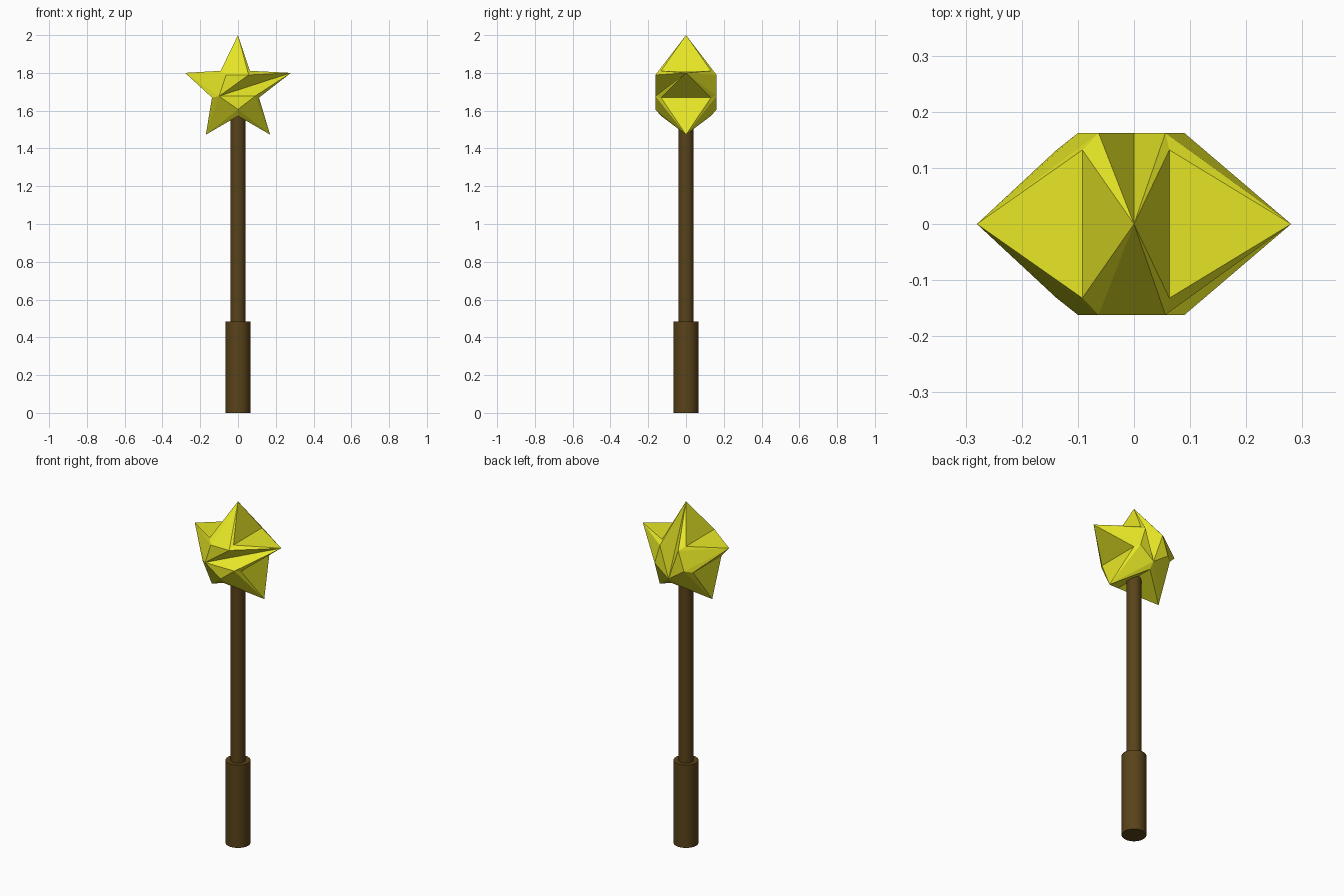
import bpy, bmesh

if "Cube" in bpy.data.objects:
    bpy.data.objects.remove(bpy.data.objects["Cube"])


def material(name, color):
    m = bpy.data.materials.new(name)
    m.diffuse_color = (*color, 1)
    m.use_nodes = True
    m.node_tree.nodes["Principled BSDF"].inputs["Base Color"].default_value = m.diffuse_color
    return m


gold = material("yellow", (0.8, 0.8, 0.02))
wood = material("brown", (0.10, 0.055, 0.01))


def cylinder(name, radius, z0, z1):
    bpy.ops.mesh.primitive_cylinder_add(vertices=32, radius=radius, depth=z1 - z0,
                                        location=(0, 0, (z0 + z1) / 2))
    ob = bpy.context.object
    ob.name = name
    ob.data.materials.append(wood)
    bpy.ops.object.shade_smooth_by_angle()


# Grip and rod
cylinder("grip", 0.066, 0, 0.485)
cylinder("rod", 0.04, 0.47, 1.61)

# Star outlines (x, z), clockwise from the top: points, notches, raised centre
tips = [(0, 2.0), (0.28, 1.80), (0.17, 1.473), (-0.17, 1.473), (-0.28, 1.80)]
notches = [(0.063, 1.811), (0.111, 1.669), (0, 1.572), (-0.138, 1.669), (-0.092, 1.811)]
centre = [(0.056, 1.789), (0.09, 1.677), (0, 1.607), (-0.10, 1.677), (-0.063, 1.789)]

bm = bmesh.new()
T = [bm.verts.new((x, 0, z)) for x, z in tips]
N = {s: [bm.verts.new((x, 0.132 * s, z)) for x, z in notches] for s in (-1, 1)}
C = {s: [bm.verts.new((x, 0.162 * s, z)) for x, z in centre] for s in (-1, 1)}

# Each side has one point whose faces fold in to the opposite centre corner
folded = {-1: 1, 1: 0}
for s in (-1, 1):
    n, c = N[s], C[s]
    for i in range(5):
        bm.faces.new((T[i], n[i - 1], c[i - 1]))
        bm.faces.new((T[i], c[i], n[i]))
        if i != folded[s]:
            bm.faces.new((T[i], c[i - 1], c[i]))
    f = folded[s]
    k = (f + 2) % 5
    bm.faces.new((T[f], c[f - 1], c[k]))
    bm.faces.new((T[f], c[k], c[f]))
    bm.faces.new((c[f - 1], c[k], c[f - 2]))
    bm.faces.new((c[f], c[(f + 1) % 5], c[k]))

# Side walls of the points, joining front and back notches
for i in range(5):
    bm.faces.new((T[i], N[-1][i], N[1][i]))
    bm.faces.new((T[i], N[-1][i - 1], N[1][i - 1]))

bmesh.ops.recalc_face_normals(bm, faces=bm.faces)
mesh = bpy.data.meshes.new("star")
bm.to_mesh(mesh)
bm.free()
mesh.materials.append(gold)
bpy.context.collection.objects.link(bpy.data.objects.new("star", mesh))
